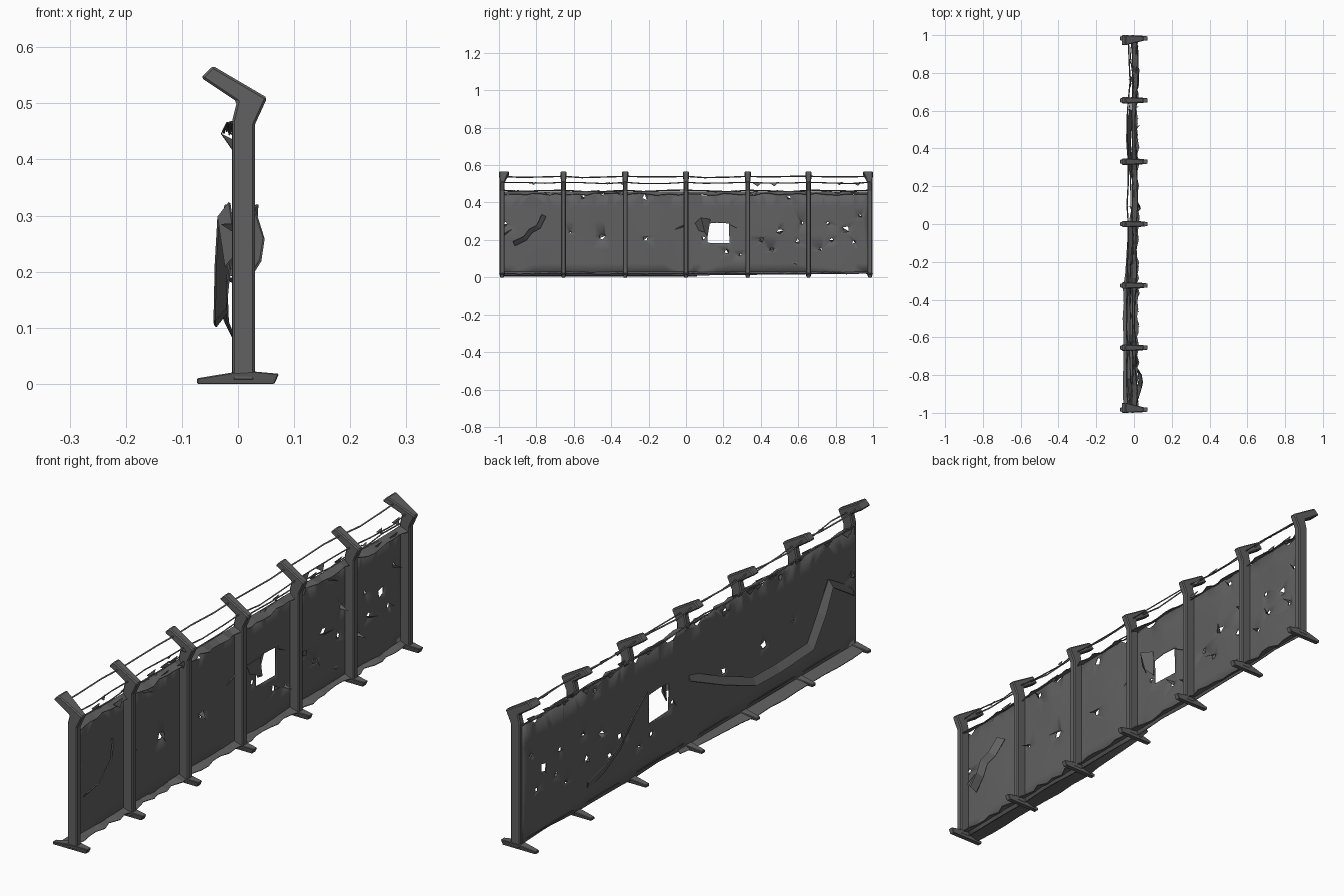
import bpy, bmesh, math, random
from mathutils import Vector

random.seed(4)
if "Cube" in bpy.data.objects:
    bpy.data.objects.remove(bpy.data.objects["Cube"], do_unlink=True)

steel = bpy.data.materials.new("dark_grey_steel")
steel.use_nodes = True
GREY = (0.12, 0.12, 0.12, 1)
steel.diffuse_color = GREY
steel.node_tree.nodes["Principled BSDF"].inputs["Base Color"].default_value = GREY

POSTS = [-0.983, -0.655, -0.325, 0.0, 0.33, 0.655, 0.983]
SHEET_X = -0.009


def finish(name, bm, thick=0, bevel=0):
    bmesh.ops.recalc_face_normals(bm, faces=bm.faces)
    mesh = bpy.data.meshes.new(name)
    bm.to_mesh(mesh)
    bm.free()
    mesh.materials.append(steel)
    ob = bpy.data.objects.new(name, mesh)
    bpy.context.collection.objects.link(ob)
    if thick:
        mod = ob.modifiers.new("thickness", 'SOLIDIFY')
        mod.thickness, mod.offset = thick, 0
    if bevel:
        mod = ob.modifiers.new("edges", 'BEVEL')
        mod.width, mod.segments = bevel, 1
    return ob


def extruded(name, outline, y, width, shape=None, bevel=0.004):
    """Extrude an x-z outline along y; shape may move vertices afterwards."""
    bm = bmesh.new()
    face = bm.faces.new([bm.verts.new((x, y - width / 2, z)) for x, z in outline])
    ext = bmesh.ops.extrude_face_region(bm, geom=[face])
    moved = [v for v in ext["geom"] if isinstance(v, bmesh.types.BMVert)]
    bmesh.ops.translate(bm, verts=moved, vec=(0, width, 0))
    if shape:
        for v in bm.verts:
            shape(v)
    return finish(name, bm, bevel=bevel)


def ribbon(name, rows, thick=0.003):
    """Sheet strip made of pairs of points."""
    bm = bmesh.new()
    pairs = [[bm.verts.new(p) for p in row] for row in rows]
    for (a, b), (c, d) in zip(pairs, pairs[1:]):
        bm.faces.new((a, b, d, c))
    return finish(name, bm, thick)


def strip(name, path, width, fold=0.01):
    """Bent metal strip along (x, y, z) points, lying near the sheet."""
    rows, pts = [], [Vector(p) for p in path]
    for i, p in enumerate(pts):
        d = pts[min(i + 1, len(pts) - 1)] - pts[max(i - 1, 0)]
        side = Vector((0, -d.z, d.y)).normalized() * width / 2
        side.x = fold
        rows.append((p - side, p + side))
    return ribbon(name, rows, 0.004)


def wire(name, points, radius):
    curve = bpy.data.curves.new(name, 'CURVE')
    curve.dimensions = '3D'
    curve.bevel_depth, curve.bevel_resolution = radius, 0
    curve.use_fill_caps = True
    sp = curve.splines.new('POLY')
    sp.points.add(len(points) - 1)
    for sp_point, p in zip(sp.points, points):
        sp_point.co = (*p, 1)
    curve.materials.append(steel)
    ob = bpy.data.objects.new(name, curve)
    bpy.context.collection.objects.link(ob)


# Posts with bent overhanging tops, and their splayed feet
post_outline = [(-0.01, 0.005), (0.03, 0.005), (0.03, 0.462), (0.052, 0.51),
                (-0.045, 0.567), (-0.066, 0.546), (-0.002, 0.503), (-0.01, 0.47)]
foot_outline = [(-0.073, 0.0), (0.065, 0.0), (0.073, 0.018), (0.03, 0.022),
                (-0.012, 0.02), (-0.073, 0.01)]
for i, y in enumerate(POSTS):
    end = i in (0, len(POSTS) - 1)

    def flare(v, y=y, end=end):
        if v.co.x < -0.04:
            if not end:
                v.co.y = y + (v.co.y - y) * 1.3
            elif abs(v.co.y) < abs(y):
                v.co.y *= 0.975
            else:
                v.co.y = math.copysign(1, y)

    def taper(v, y=y):
        if abs(v.co.x) > 0.05:
            v.co.y = y + (v.co.y - y) * 0.6
    extruded(f"post_{i + 1}", post_outline, y, 0.026, flare)
    extruded(f"foot_{i + 1}", foot_outline, y, 0.034, taper, 0.002)


# Torn sheet wall: ragged outline, one window and many small tears
def sheet_x(y, z):
    bay = min(abs(y - p) for p in POSTS) / 0.165
    return SHEET_X + 0.009 * bay * (0.6 + 0.4 * math.sin(9 * y + 14 * z))


window = [(0.115, 0.185), (0.232, 0.182), (0.23, 0.288), (0.165, 0.292), (0.112, 0.287)]
tears = [(-0.965, 0.285, 0.014), (-0.45, 0.215, 0.02), (-0.55, 0.43, 0.015),
         (-0.215, 0.43, 0.018), (-0.22, 0.205, 0.018), (-0.62, 0.24, 0.008),
         (0.09, 0.21, 0.012), (0.22, 0.14, 0.014), (0.29, 0.12, 0.01),
         (0.4, 0.2, 0.014), (0.5, 0.245, 0.022), (0.46, 0.15, 0.012),
         (0.6, 0.19, 0.016), (0.62, 0.29, 0.012), (0.55, 0.425, 0.014),
         (0.855, 0.255, 0.032), (0.78, 0.2, 0.014), (0.9, 0.19, 0.012),
         (0.76, 0.29, 0.012), (0.93, 0.33, 0.01), (0.72, 0.15, 0.01)]
bm = bmesh.new()


def loop(points):
    vs = [bm.verts.new((0, y, z)) for y, z in points]
    for a, b in zip(vs, vs[1:] + vs[:1]):
        bm.edges.new((a, b))


outline = [(-0.983, 0.01), (0.03, 0.01), (0.983, 0.02)]
steps = 70
for k in range(steps + 1):
    dip = random.choice((0, 0, 0, 0.004, 0.008, 0.022))
    outline.append((0.983 - 1.966 * k / steps, 0.46 - dip))
loop(outline)
loop(window)
flaps = []
for y, z, r in tears:
    start = random.uniform(0, 6)
    pts = []
    for k in range(4):
        a, rad = start + k * math.pi / 2, r * random.uniform(0.5, 1.2)
        pts.append((y + rad * math.cos(a), z + rad * math.sin(a)))
    loop(pts)
    flaps.append(pts)
bmesh.ops.triangle_fill(bm, use_beauty=True, edges=bm.edges[:], normal=(1, 0, 0))
cuts = [((0, -0.98 + 0.0817 * k, 0), (0, 1, 0)) for k in range(1, 24)]
cuts += [((0, 0, 0.075 * k), (0, 0, 1)) for k in range(1, 6)]
for co, no in cuts:
    bmesh.ops.bisect_plane(bm, geom=bm.verts[:] + bm.edges[:] + bm.faces[:],
                           plane_co=co, plane_no=no)
for v in bm.verts:
    v.co.x = sheet_x(v.co.y, v.co.z)
wall = finish("sheet_wall", bm, 0.003)
bpy.context.view_layer.objects.active = wall
wall.select_set(True)
bpy.ops.object.shade_smooth_by_angle(angle=math.radians(30))

# Peeled flaps beside the tears
bm = bmesh.new()
for i, pts in enumerate(flaps):
    side = 1 if i % 3 else -1
    (ya, za), (yb, zb), (yc, zc) = pts[:3]
    reach = 0.032 if side > 0 else -0.022
    corners = [(sheet_x(ya, za), ya, za), (sheet_x(yb, zb), yb, zb),
               (sheet_x(yc, zc) + reach, yc, zc)]
    bm.faces.new([bm.verts.new(c) for c in corners])
finish("peeled_flaps", bm, 0.002)

# Larger curls of torn sheet
ribbon("window_curl", [((0.0, 0.05, 0.29), (0.0, 0.07, 0.25)),
                       ((0.035, 0.08, 0.32), (0.03, 0.1, 0.24)),
                       ((0.015, 0.13, 0.31), (0.0, 0.115, 0.22))])
strip("back_curl", [(-0.012, 0.6, 0.09), (-0.028, 0.52, 0.13), (-0.03, 0.43, 0.18),
                    (-0.025, 0.36, 0.24), (-0.012, 0.25, 0.3)], 0.045)
strip("front_curl", [(0.012, -0.92, 0.18), (0.03, -0.86, 0.21), (0.036, -0.83, 0.25),
                     (0.03, -0.79, 0.27), (0.012, -0.76, 0.33)], 0.025)

# Buckled strap sagging across the back
strip("back_strap", [(-0.012, -0.97, 0.22), (-0.025, -0.82, 0.31), (-0.03, -0.76, 0.22),
                     (-0.032, -0.69, 0.125), (-0.03, -0.5, 0.115), (-0.032, -0.36, 0.12),
                     (-0.025, -0.18, 0.19), (-0.012, 0.0, 0.27)], 0.026)

# Crumpled skirt along the ground behind the first bays
rows = []
for k in range(14):
    y = -0.98 + k * 0.08
    reach = min(0.048, 0.012 + 0.09 * (0.06 - y)) + random.uniform(-0.006, 0.004)
    rows.append(((-0.009, y, 0.016), (-0.009 - reach, y, 0.006)))
ribbon("ground_skirt", rows)

# Crumpled strips along the top and foot of the wall
for name, z, x, sag in (("top_trim", 0.45, 0.006, 0.012), ("bottom_trim", 0.022, 0.008, 0.005)):
    rows = []
    for k in range(49):
        y = -0.98 + k * 0.0408
        out = x + random.uniform(0, 0.022)
        rows.append(((SHEET_X, y, z + 0.008), (out, y, z - random.uniform(0, sag))))
    ribbon(name, rows)

# Slack wires strung along the overhang
for n, (x, z, r) in enumerate([(-0.03, 0.54, 0.0035), (0.012, 0.508, 0.003),
                               (-0.01, 0.466, 0.003)]):
    pts = []
    for a, b in zip(POSTS, POSTS[1:]):
        pts.append((x, a, z))
        for t in (0.3, 0.7):
            pts.append((x + random.uniform(-0.01, 0.01), a + (b - a) * t,
                        z - random.uniform(0, 0.008)))
    pts.append((x, POSTS[-1], z))
    wire(f"wire_{n + 1}", pts, r)

# Scraps of sheet caught on the wires
bm = bmesh.new()
for k in range(26):
    y, s = random.uniform(-0.95, 0.95), random.uniform(0.012, 0.028)
    x, z = random.choice(((-0.02, 0.462), (0.01, 0.505), (0.012, 0.455)))
    corners = [(x, y - s, z), (x, y + s, z + 0.004),
               (x + random.uniform(-0.01, 0.014), y, z - s * 0.7)]
    bm.faces.new([bm.verts.new(c) for c in corners])
finish("wire_scraps", bm, 0.002)
